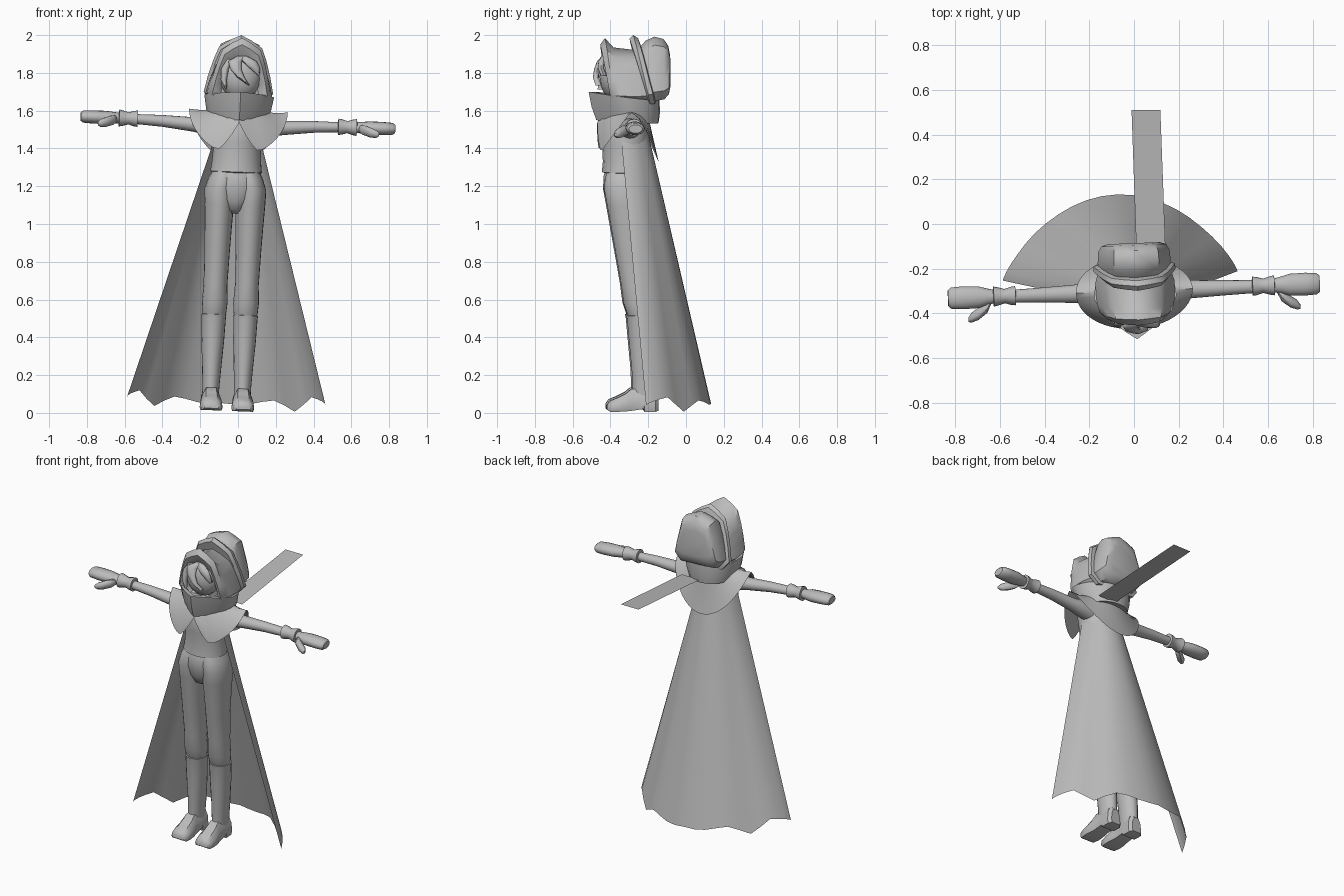
import bpy, bmesh, math
from mathutils import Matrix, Vector

cube = bpy.data.objects.get("Cube")
if cube:
    bpy.data.objects.remove(cube)

# One plain grey for the whole figure
grey = bpy.data.materials.new("plain_grey")
grey.use_nodes = True
colour = (0.5, 0.5, 0.5, 1)
grey.diffuse_color = colour
grey.node_tree.nodes["Principled BSDF"].inputs["Base Color"].default_value = colour

# Whole-figure pose: slight roll and turn about the chest
pivot = Vector((0, -0.3, 1.55))
POSE = (Matrix.Translation(pivot) @ Matrix.Rotation(0.04, 4, 'Z')
        @ Matrix.Rotation(0.04, 4, 'Y') @ Matrix.Translation(-pivot))
made = []


def loft(name, rings, closed=True, side=1, pose=POSE):
    """Skin a list of equal-length point rings; side -1 mirrors in x."""
    bm = bmesh.new()
    rows = [[bm.verts.new(pose @ Vector((p[0] * side, p[1], p[2]))) for p in r] for r in rings]
    n = len(rows[0])
    for a, b in zip(rows, rows[1:]):
        for i in range(n if closed else n - 1):
            j = (i + 1) % n
            bm.faces.new((a[i], a[j], b[j], b[i]))
    if closed:
        bm.faces.new(rows[0])
        bm.faces.new(rows[-1])
    bmesh.ops.recalc_face_normals(bm, faces=bm.faces)
    mesh = bpy.data.meshes.new(name)
    bm.to_mesh(mesh)
    bm.free()
    mesh.materials.append(grey)
    obj = bpy.data.objects.new(name, mesh)
    bpy.context.collection.objects.link(obj)
    made.append(obj)


def ring(axis, x, y, z, ru, rv, n=16):
    """Ellipse around an axis; ru and rv are its two radii in x, y, z order."""
    pts = []
    for i in range(n):
        a = math.tau * i / n
        u, v = ru * math.cos(a), rv * math.sin(a)
        off = {'x': (0, u, v), 'z': (u, v, 0)}[axis]
        pts.append((x + off[0], y + off[1], z + off[2]))
    return pts


def stack(rows, x=0.0):
    """Level rings from (height, half width, front y, back y[, centre x])."""
    return [ring('z', r[4] if len(r) > 4 else x, (r[2] + r[3]) / 2, r[0],
                 r[1], (r[3] - r[2]) / 2, 20) for r in rows]


# Shirt and the core between the thighs
loft("shirt", stack([(1.27, .125, -.43, -.22), (1.275, .137, -.445, -.21),
                     (1.33, .13, -.44, -.205), (1.43, .125, -.445, -.2),
                     (1.52, .13, -.455, -.2), (1.59, .09, -.42, -.21)]))
loft("hips", stack([(1.055, .03, -.36, -.26), (1.075, .06, -.395, -.22), (1.12, .1, -.42, -.2),
                    (1.19, .145, -.438, -.195), (1.25, .135, -.437, -.205),
                    (1.29, .12, -.425, -.225)]))

for label, s in (("left", 1), ("right", -1)):
    # Trouser leg reaching the waist, boot and shoe
    loft(label + "_leg", stack([(.49, .055, -.30, -.19), (.53, .064, -.315, -.18),
                                (.58, .068, -.332, -.18), (.68, .063, -.345, -.19),
                                (.85, .068, -.375, -.2), (1.0, .074, -.402, -.2),
                                (1.1, .079, -.42, -.195), (1.18, .081, -.435, -.195),
                                (1.24, .075, -.432, -.205, .07), (1.28, .065, -.42, -.22, .06)],
                               .083), side=s)
    loft(label + "_boot", stack([(.05, .045, -.28, -.155), (.13, .045, -.285, -.15),
                                 (.22, .05, -.288, -.15), (.38, .06, -.303, -.16),
                                 (.5, .064, -.314, -.172), (.518, .066, -.318, -.17),
                                 (.52, .055, -.305, -.185)], .084), side=s)
    shoe = []
    for y, w, lo, hi in ((-.42, .038, .02, .045), (-.405, .055, .01, .066), (-.36, .061, .01, .085),
                         (-.32, .058, .012, .105), (-.29, .052, .015, .13), (-.225, .05, .025, .13),
                         (-.222, .052, .01, .13), (-.165, .052, .01, .13), (-.148, .035, .015, .11)):
        shoe.append([(.084 + u * w, y, lo + v * (hi - lo)) for u, v in
                     ((-.9, 0), (.9, 0), (1, .2), (.9, .65), (.5, 1), (-.5, 1), (-.9, .65), (-1, .2))])
    loft(label + "_shoe", shoe, side=s)

    # Arm, flared cuff, hand and thumb
    loft(label + "_arm", [ring('x', x, -.302, z, r * 1.1, r) for x, z, r in
                          ((.08, 1.5, .05), (.16, 1.515, .05), (.24, 1.518, .038),
                           (.4, 1.53, .031), (.58, 1.535, .025))], side=s)
    loft(label + "_cuff", [ring('x', x, -.3, 1.536, r, r) for x, r in
                           ((.53, .028), (.532, .043), (.55, .041), (.58, .032),
                            (.61, .041), (.63, .045), (.632, .025))], side=s)
    loft(label + "_hand", [ring('x', x, -.3, 1.536, a, b) for x, a, b in
                           ((.62, .028, .027), (.66, .038, .031), (.7, .049, .035), (.77, .051, .035),
                            (.82, .048, .032), (.834, .036, .022))], side=s)
    loft(label + "_thumb", [ring('x', x, y, z, r, r, 10) for x, y, z, r in
                            ((.64, -.315, 1.53, .014), (.66, -.345, 1.525, .027),
                             (.7, -.375, 1.512, .027), (.73, -.39, 1.505, .022),
                             (.745, -.4, 1.503, .01))], side=s)


# Shoulder capelet: open skirt that rides over the arms and dips front and back
COLS = 48
neck, middle, edge = [], [], []
for i in range(COLS + 1):
    a = -math.pi / 2 + math.tau * i / COLS
    c, v = math.cos(a), math.sin(a)
    if v > 0:
        low = 1.6 - .27 * v ** 1.5
    else:
        low = 1.6 - .235 * abs(v) ** 1.1 + .17 * max(0, 1 - abs(c) / .42) ** 1.2
    neck.append((.1 * c, -.3 + .1 * v, 1.61))
    middle.append((.19 * c, -.3 + v * (.11 if v > 0 else .155), 1.595 - .25 * (1.6 - low)))
    edge.append((.262 * c, -.3 + v * (.155 if v > 0 else .17), low))
loft("capelet", [neck, middle, edge], closed=False)

# Long cape with a ragged hem, listed from the back centre to the front corner
HEM = (.05, .045, .05, .065, .075, .05, .02, .06, .1, .09, .08, .07, .06)
top, bottom = [], []
for k in range(-12, 13):
    t = math.radians(7.5 * k)
    back = max(0, math.cos(t)) ** 1.65
    top.append((.113 * math.sin(t), -.35 + .15 * math.cos(t), 1.48))
    bottom.append((.527 * math.sin(t), -.23 + .365 * back, HEM[abs(k)]))
loft("cape", [[tuple(Vector(p).lerp(Vector(q), f / 8)) for p, q in zip(top, bottom)]
              for f in range(9)], closed=False)

# Wrapped scarf, coming to a point at the front
scarf = []
for w, f, b, zf, zb in ((.11, -.42, -.2, 1.57, 1.55), (.15, -.475, -.145, 1.55, 1.535),
                        (.172, -.5, -.138, 1.62, 1.59), (.185, -.516, -.14, 1.70, 1.655),
                        (.165, -.49, -.16, 1.70, 1.66), (.13, -.45, -.2, 1.66, 1.63)):
    r = []
    for i in range(24):
        c, v = math.cos(math.tau * i / 24), math.sin(math.tau * i / 24)
        spread = abs(c) ** .85 if v > 0 else 1 - abs(v) ** 1.6
        r.append((w * math.copysign(spread, c), (f + b) / 2 + v * (b - f) / 2,
                  (zf + zb) / 2 + v * (zb - zf) / 2))
    scarf.append(r)
loft("scarf", scarf)

# Stiff scarf tail pointing backwards
loft("scarf_tail", [[(.012, -.16, 1.545), (.143, -.16, 1.545)],
                    [(-.011, .511, 1.61), (.118, .511, 1.61)]],
     closed=False, pose=Matrix.Identity(4))


def hood_ring(y, w, low, high, lean=0.0, shoulder=.82):
    """Peaked upright section; lean moves its top along y."""
    half = ((.75, 0), (1, .15), (.9, .39), (.77, .62), (.62, shoulder), (.3, shoulder * .4 + .6))
    outline = [(0, 0)] + list(half) + [(0, 1)] + [(-u, v) for u, v in reversed(half)]
    return [(u * w, y + lean * v, low + v * (high - low)) for u, v in outline]


# Hood front with hollow opening, pointed band and rounded back
loft("hood_front", [hood_ring(*r) for r in (
    (-.37, .1, 1.66, 1.86, -.03), (-.395, .125, 1.64, 1.905, -.04), (-.4, .145, 1.64, 1.95, -.055),
    (-.385, .163, 1.64, 1.985, -.045), (-.35, .173, 1.64, 1.935, -.035),
    (-.26, .178, 1.64, 1.92), (-.2, .16, 1.65, 1.9))])
loft("hood_band", [hood_ring(*r) for r in (
    (-.2, .17, 1.64, 1.98, -.1), (-.195, .184, 1.64, 2.0, -.085),
    (-.17, .183, 1.64, 1.985, -.085), (-.165, .16, 1.65, 1.96, -.08))])
loft("hood_back", [hood_ring(*r) for r in (
    (-.25, .14, 1.67, 1.93, 0, .86), (-.215, .158, 1.66, 1.97, 0, .87),
    (-.17, .164, 1.655, 1.992, 0, .88), (-.12, .16, 1.665, 1.98, 0, .88),
    (-.095, .145, 1.69, 1.945, 0, .88), (-.086, .115, 1.73, 1.9, 0, .86))])

# Face and swept fringe
loft("face", [ring('z', 0, -.38, 1.78 + .12 * math.sin(a), .11 * math.cos(a), .078 * math.cos(a))
              for a in (math.radians(-84 + 21 * k) for k in range(9))])
for name, path in (
        ("fringe_long", ((.0, -.43, 1.89, .02), (-.035, -.455, 1.86, .035), (-.03, -.47, 1.82, .03),
                         (.0, -.478, 1.775, .02), (.045, -.465, 1.735, .004))),
        ("fringe_short", ((.01, -.43, 1.89, .02), (.04, -.45, 1.865, .04),
                          (.07, -.455, 1.83, .03), (.095, -.44, 1.79, .004))),
        ("side_lock", ((-.06, -.43, 1.87, .015), (-.085, -.44, 1.82, .02),
                       (-.09, -.445, 1.76, .016), (-.075, -.45, 1.71, .004)))):
    loft(name, [ring('z', x, y, z, w, .016, 10) for x, y, z, w in path])

# Smooth shading with sharp creases
bpy.ops.object.select_all(action='DESELECT')
for obj in made:
    obj.select_set(True)
bpy.context.view_layer.objects.active = made[0]
bpy.ops.object.shade_smooth_by_angle(angle=math.radians(40))
